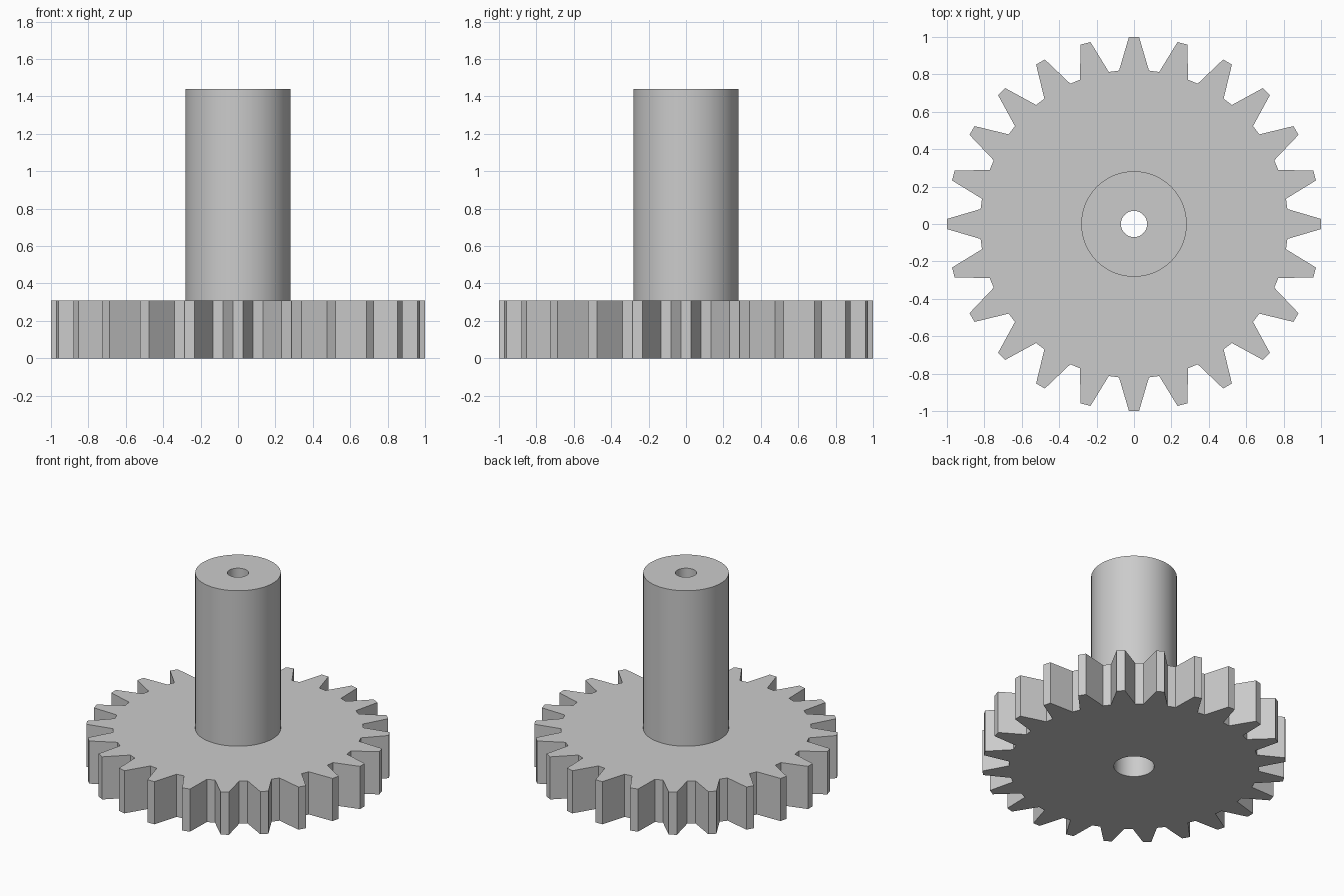
import bpy
import bmesh
import math

TEETH = 24
GEAR_TOP = 0.31
SHAFT_TOP = 1.44
SHAFT_R = 0.282
HOLE_R = 0.07
BORE_R = 0.133

cube = bpy.data.objects.get("Cube")
if cube:
    bpy.data.objects.remove(cube, do_unlink=True)

grey = bpy.data.materials.new("plain_grey")
grey.use_nodes = True
colour = (0.6, 0.6, 0.6, 1)
grey.diffuse_color = colour
grey.node_tree.nodes["Principled BSDF"].inputs["Base Color"].default_value = colour

# Tooth outline: root, tip, tip, root, repeated around the wheel
tooth = [(0.82, -0.08), (1, -0.027), (1, 0.027), (0.82, 0.08)]
outline = []
for k in range(TEETH):
    turn = 2 * math.pi * k / TEETH
    for x, y in tooth:
        outline.append((math.hypot(x, y), turn + math.atan2(y, x)))


def ring(radius, z):
    """Circle at height z, or the toothed outline when radius is None."""
    return [((radius or r) * math.cos(a), (radius or r) * math.sin(a), z)
            for r, a in outline]


def loft(name, rings):
    """Join consecutive rings with quads, keeping sharp edges."""
    bm = bmesh.new()
    loops = [[bm.verts.new(p) for p in points] for points in rings]
    n = len(outline)
    for low, high in zip(loops, loops[1:]):
        for i in range(n):
            j = (i + 1) % n
            bm.faces.new((low[i], low[j], high[j], high[i]))
    mesh = bpy.data.meshes.new(name)
    bm.to_mesh(mesh)
    bm.free()
    mesh.materials.append(grey)
    obj = bpy.data.objects.new(name, mesh)
    bpy.context.collection.objects.link(obj)
    bpy.ops.object.select_all(action='DESELECT')
    obj.select_set(True)
    bpy.context.view_layer.objects.active = obj
    bpy.ops.object.shade_smooth_by_angle(angle=math.radians(15))
    return obj


# Toothed wheel with a wide bore from below
loft("gear_wheel", [ring(BORE_R, GEAR_TOP), ring(BORE_R, 0),
                    ring(None, 0), ring(None, GEAR_TOP),
                    ring(SHAFT_R, GEAR_TOP)])

# Shaft with a narrow through hole that ends in the wide bore
loft("shaft", [ring(SHAFT_R, GEAR_TOP), ring(SHAFT_R, SHAFT_TOP),
               ring(HOLE_R, SHAFT_TOP), ring(HOLE_R, GEAR_TOP),
               ring(BORE_R, GEAR_TOP)])
